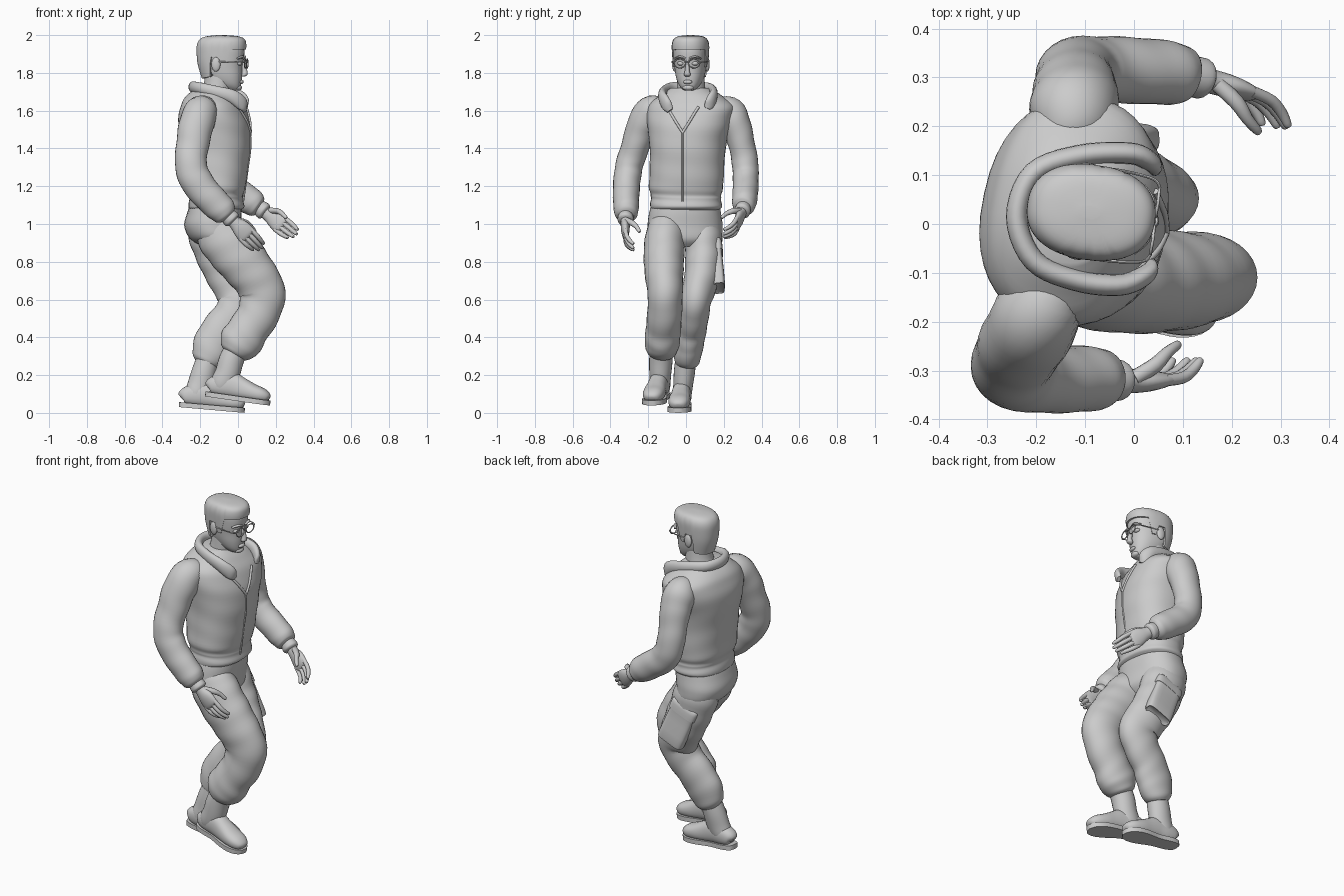
import bpy, bmesh, math
from math import sin, cos, pi, radians
from mathutils import Vector, Matrix
from mathutils.bvhtree import BVHTree


def make(name, verts, faces, M=None):
    me = bpy.data.meshes.new(name)
    me.from_pydata([(M @ Vector(v)) if M else v for v in verts], [], faces)
    ob = bpy.data.objects.new(name, me)
    bpy.context.collection.objects.link(ob)
    return ob


def spline(pts, sub):
    """Catmull-Rom through tuples of any length."""
    out = []
    for i in range(len(pts) - 1):
        p0, p1, p2, p3 = pts[max(i - 1, 0)], pts[i], pts[i + 1], pts[min(i + 2, len(pts) - 1)]
        for k in range(sub):
            t = k / sub
            out.append([0.5 * (2 * b + (c - a) * t + (2 * a - 5 * b + 4 * c - d) * t * t
                               + (3 * b - a - 3 * c + d) * t ** 3)
                        for a, b, c, d in zip(p0, p1, p2, p3)])
    out.append(list(pts[-1]))
    return out


def skin(rings):
    n = len(rings[0])
    verts = [v for r in rings for v in r]
    faces = [(i * n + j, i * n + (j + 1) % n, (i + 1) * n + (j + 1) % n, (i + 1) * n + j)
             for i in range(len(rings) - 1) for j in range(n)]
    faces.append(tuple(reversed(range(n))))
    faces.append(tuple(range(len(verts) - n, len(verts))))
    return verts, faces


def loft(name, pts, n=28, sub=5, ref=(0, 1, 0), flat=False, M=None, p=2.0, fold=0.0):
    """Stations (x, y, z, depth radius, side radius[, yaw]) skinned into a smooth body."""
    pts = spline([tuple(q) + (0,) * (6 - len(q)) for q in pts], sub)
    rings = []
    for i, q in enumerate(pts):
        c = Vector(q[:3])
        t = Vector((0, 0, 1)) if flat else (
            Vector(pts[min(i + 1, len(pts) - 1)][:3]) - Vector(pts[max(i - 1, 0)][:3])).normalized()
        v = Matrix.Rotation(radians(q[5]), 3, 'Z') @ Vector(ref)
        v = (v - t * v.dot(t)).normalized()
        u = v.cross(t)
        ring = []
        for j in range(n):
            w = 2 * pi * j / n
            cu, sv = [math.copysign(abs(f) ** (2 / p), f) for f in (cos(w), sin(w))]
            k = 1 + fold * sin(i / sub * 5.5 + 2 * sin(w + 1))
            ring.append(c + (u * max(q[3], .002) * cu + v * max(q[4], .002) * sv) * k)
        rings.append(ring)
    return make(name, *skin(rings), M)


def tube(name, pts, r, n=10, M=None, ref=(0, 0, 1), sub=4):
    return loft(name, [tuple(q) + (r, r) for q in pts], n, sub, ref, M=M)


def ball(name, loc, size, M=None):
    x, y, z = loc
    a, b, c = size
    return loft(name, [(x, y, z - c * cos(k * pi / 12), a * sin(k * pi / 12), b * sin(k * pi / 12))
                       for k in range(13)], 18, 1, flat=True, M=M)


# jacket body
torso = loft("jacket", [
    (-.115, 0, 1.075, .13, .175, 2), (-.115, 0, 1.09, .148, .19, 2), (-.115, 0, 1.13, .142, .186, 0),
    (-.115, 0, 1.155, .142, .187, 0), (-.115, 0, 1.20, .156, .197, -2), (-.113, .005, 1.30, .168, .197, -6),
    (-.115, .01, 1.42, .183, .202, -9), (-.125, .02, 1.53, .187, .225, -12), (-.132, .03, 1.62, .165, .232, -13),
    (-.138, .025, 1.68, .13, .165, -13), (-.13, .02, 1.72, .085, .10, -10)],
    40, 5, flat=True, p=2.3, fold=.006)
tree = BVHTree.FromPolygons([v.co for v in torso.data.vertices],
                            [tuple(f.vertices) for f in torso.data.polygons])


def chest(y, z, out=.002):
    hit = tree.ray_cast(Vector((1, y, z)), Vector((-1, 0, 0)))[0]
    return (hit.x + out, y, z)


# collar, lapel edges and zip
loft("collar", [
    (.035, -.085, 1.60, .010, .018), (.022, -.105, 1.635, .02, .036), (-.03, -.125, 1.675, .022, .036),
    (-.12, -.115, 1.70, .022, .032), (-.205, -.075, 1.72, .022, .03), (-.24, .015, 1.725, .022, .03),
    (-.205, .105, 1.72, .022, .03), (-.11, .14, 1.705, .022, .032), (-.01, .145, 1.68, .022, .036),
    (.03, .13, 1.645, .02, .036), (.04, .115, 1.61, .010, .018)], 18, 5, ref=(0, 0, 1))
for name, s in (("right_lapel_edge", -1), ("left_lapel_edge", 1)):
    tube(name, [chest(-.018 + s * w, z) for w, z in ((.0, 1.485), (.035, 1.54), (.065, 1.59), (.085, 1.62))], .007)
tube("zip", [chest(-.018, z, 0) for z in (1.485, 1.4, 1.3, 1.2, 1.12)], .005, ref=(0, 1, 0))

# sleeves
loft("right_sleeve", [
    (-.17, -.12, 1.61, .06, .06), (-.195, -.18, 1.595, .088, .088), (-.222, -.232, 1.52, .092, .082),
    (-.24, -.265, 1.42, .087, .075), (-.25, -.298, 1.32, .084, .073), (-.225, -.312, 1.235, .086, .072),
    (-.165, -.317, 1.155, .082, .07), (-.10, -.317, 1.09, .078, .067), (-.065, -.317, 1.055, .066, .06),
    (-.05, -.317, 1.04, .042, .042)], fold=.014)
loft("left_sleeve", [
    (-.13, .17, 1.615, .06, .06), (-.125, .225, 1.59, .088, .088), (-.12, .265, 1.52, .088, .08),
    (-.122, .295, 1.42, .08, .07), (-.118, .313, 1.32, .078, .07), (-.088, .316, 1.24, .08, .068),
    (-.02, .315, 1.18, .077, .068), (.06, .31, 1.125, .074, .066), (.1, .305, 1.095, .062, .058),
    (.115, .302, 1.085, .042, .042)], fold=.014)


def hand(side, wrist, tip, s):
    w, d = Vector(wrist), Vector(tip) - Vector(wrist)
    k = d.length / .2
    d.normalize()
    n = Vector((0, s, 0))
    n = (n - d * n.dot(d)).normalized()          # palm direction
    u = d.cross(n) * s                           # index-finger direction

    def at(a, b, c):
        return tuple(w + (d * a + u * b + n * c) * k)
    loft(side + "_cuff", [at(-.04, 0, 0) + (.04, .036), at(-.015, 0, 0) + (.046, .042),
                          at(0, 0, 0) + (.045, .041), at(.008, 0, 0) + (.033, .028)], 20, 3, ref=n)
    loft(side + "_palm", [at(-.02, 0, 0) + (.032, .026), at(.02, 0, 0) + (.034, .025),
                          at(.06, .002, 0) + (.047, .023), at(.1, 0, .003) + (.049, .017),
                          at(.115, 0, .005) + (.035, .008)], 20, 4, ref=n)
    for i, ln in enumerate((.09, .1, .095, .075)):
        b = .034 - .023 * i
        loft(f"{side}_finger_{i + 1}", [
            at(.09, b, .002) + (.012, .012), at(.1 + .4 * ln, b, .008) + (.012, .012),
            at(.1 + .75 * ln, b * .9, .024) + (.011, .011), at(.1 + .97 * ln, b * .85, .042) + (.008, .008),
            at(.1 + ln, b * .85, .045) + (.002, .002)], 12, 3, ref=u)
    loft(side + "_thumb", [at(.02, .02, .005) + (.016, .016), at(.055, .04, .03) + (.016, .015),
                           at(.085, .043, .055) + (.012, .012), at(.115, .04, .07) + (.009, .009),
                           at(.12, .04, .072) + (.002, .002)], 12, 3, ref=u)


hand("right", (-.03, -.32, 1.02), (.122, -.325, .865), 1)
hand("left", (.14, .297, 1.065), (.315, .245, .93), -1)

# trousers
loft("trouser_seat", [
    (-.115, 0, 1.13, .13, .175, 3), (-.125, -.005, 1.06, .142, .19, 6), (-.135, -.005, .99, .147, .198, 8),
    (-.12, -.005, .92, .13, .185, 8), (-.1, -.005, .88, .08, .10, 8)], 36, 5, flat=True, p=2.3)
loft("right_trouser_leg", [
    (-.135, -.095, 1.03, .10, .085), (-.09, -.105, .95, .135, .105), (-.03, -.115, .87, .138, .108),
    (.035, -.117, .79, .132, .106), (.095, -.115, .71, .123, .1), (.13, -.11, .63, .122, .093),
    (.11, -.113, .53, .112, .092), (.055, -.12, .44, .108, .093), (.015, -.126, .375, .114, .093),
    (-.01, -.13, .325, .088, .08), (-.02, -.132, .305, .06, .06)], 32, fold=.014)
loft("left_trouser_leg", [
    (-.145, .085, 1.03, .10, .085), (-.135, .09, .95, .128, .1), (-.105, .093, .86, .126, .098),
    (-.065, .09, .77, .123, .096), (-.02, .075, .68, .118, .09), (.015, .052, .6, .117, .083),
    (-.02, .04, .52, .108, .082), (-.085, .028, .44, .106, .08), (-.13, .015, .36, .108, .078),
    (-.155, .005, .285, .088, .07), (-.165, 0, .255, .06, .055)], 32, fold=.014)

# cargo pocket on the left thigh
P = Matrix.Translation((-.07, .163, .785)) @ Matrix.Rotation(radians(-22), 4, 'Y') @ Matrix.Rotation(radians(5), 4, 'X')
loft("cargo_pocket", [(0, 0, -.13, .07, .02), (0, 0, -.12, .08, .033), (0, 0, .05, .08, .033),
                      (0, 0, .06, .086, .038), (0, 0, .115, .086, .036), (0, 0, .125, .075, .02)],
     28, 3, flat=True, M=P, p=4)


def boot(side, heel, pitch, yaw, shaft):
    M = (Matrix.Translation(heel) @ Matrix.Rotation(radians(yaw), 4, 'Z') @ Matrix.Rotation(radians(pitch), 4, 'Y'))
    loft(side + "_boot", [
        (.008, 0, .05, .02, .02), (.02, 0, .058, .042, .04), (.07, 0, .07, .06, .049), (.13, 0, .078, .068, .05),
        (.19, 0, .066, .058, .053), (.25, 0, .055, .046, .058), (.30, 0, .048, .038, .053),
        (.332, 0, .04, .025, .036), (.342, 0, .036, .01, .015)], 24, 4, M=M, p=2.3)
    half = spline([(0, .015), (.012, .036), (.06, .047), (.14, .046), (.22, .06), (.28, .062),
                   (.325, .046), (.348, .016)], 3)
    line = half + [(x, -y) for x, y in reversed(half)]
    rings = [[(x, y, z) for x, y in reversed(line)] for z in (.026, 0)]
    make(side + "_sole", *skin(rings), M)
    loft(side + "_boot_shaft", shaft, 24, 4)


boot("right", (-.172, -.118, .088), 8, -11,
     [(0, -.13, .36, .06, .06), (-.035, -.133, .28, .066, .062), (-.055, -.136, .21, .066, .058),
      (-.08, -.136, .15, .066, .052), (-.085, -.136, .11, .04, .04)])
boot("left", (-.312, -.012, .031), 5, -5,
     [(-.155, 0, .3, .058, .054), (-.18, -.008, .22, .064, .056), (-.2, -.015, .15, .066, .052),
      (-.22, -.02, .10, .06, .05), (-.225, -.02, .06, .04, .04)])

# head, built facing +x about its own axis and then turned
H = Matrix.Translation((-.09, .024, 0)) @ Matrix.Rotation(radians(-8), 4, 'Z') @ Matrix.Translation((.09, 0, 0))
loft("neck", [(-.12, 0, 1.62, .09, .095), (-.115, 0, 1.69, .08, .08), (-.105, 0, 1.74, .076, .074),
              (-.1, 0, 1.80, .075, .07)], 28, 4, flat=True, M=H)
face = [(1.706, -.005, -.05, .018), (1.715, .01, -.08, .036), (1.74, .017, -.125, .058), (1.78, .022, -.17, .074),
        (1.83, .024, -.2, .083), (1.88, .032, -.208, .088), (1.93, .032, -.21, .09), (1.97, .01, -.19, .08),
        (1.99, -.04, -.14, .04)]
loft("head", [((f + b) / 2, 0, z, (f - b) / 2, w) for z, f, b, w in face], 36, 5, flat=True, M=H, p=2.3)
loft("nose", [(.024, 0, 1.868, .01, .009), (.032, 0, 1.84, .012, .01), (.037, 0, 1.81, .014, .013),
              (.036, 0, 1.79, .016, .018), (.03, 0, 1.78, .008, .01)], 16, 4, flat=True, M=H)
ball("lips", (.019, 0, 1.752), (.012, .024, .011), M=H)
ball("chin", (.002, 0, 1.722), (.02, .03, .016), M=H)
for side, s in (("right", -1), ("left", 1)):
    ball(side + "_ear", (-.105, s * .088, 1.845), (.024, .012, .038), M=H)
    ball(side + "_eye", (.012, s * .036, 1.85), (.016, .02, .012), M=H)
    loft(side + "_brow", [(.03, s * .01, 1.876, .008, .006), (.03, s * .04, 1.885, .009, .007),
                          (.008, s * .068, 1.876, .007, .005)], 10, 4, ref=(0, 0, 1), M=H)
    ring = [(.045 - .1 * abs(.006 * cos(k)), s * (.038 + .03 * cos(k)), 1.85 + .024 * sin(k))
            for k in [2 * pi * i / 24 for i in range(25)]]
    tube(side + "_lens_frame", ring, .0032, 8, H, (1, 0, 0), 1)
    tube(side + "_temple", [(.045, s * .068, 1.856), (.03, s * .085, 1.857), (-.03, s * .093, 1.858),
                            (-.1, s * .093, 1.86)], .003, 8, H)
tube("glasses_bridge", [(.045, -.009, 1.855), (.048, 0, 1.859), (.045, .009, 1.855)], .003, 8, H)

# hair cap with a hairline that drops at the sideburns and nape
cap = spline([(1.76, .02, -.188, .08), (1.84, .032, -.212, .091), (1.90, .04, -.219, .096), (1.95, .044, -.217, .097),
              (1.98, .034, -.2, .086), (1.994, 0, -.165, .062), (2.0, -.07, -.11, .012)], 8)
hairline = [(-1, 1.77), (-.42, 1.78), (-.28, 1.885), (0, 1.885), (.07, 1.83), (.28, 1.83), (.42, 1.92), (1.01, 1.925)]


def lerp_table(table, x):
    for lo, hi in zip(table, table[1:]):
        if x <= hi[0]:
            t = max(0, (x - lo[0]) / (hi[0] - lo[0]))
            return [a + (b - a) * t for a, b in zip(lo, hi)]
    return table[-1]


rings = []
for i in range(-1, 25):
    ring = []
    for j in range(72):
        w = 2 * pi * j / 72
        h = lerp_table(hairline, cos(w))[1]
        t = sin(max(i, 0) / 24 * pi / 2)
        z, f, b, wd = lerp_table(cap, h + (2 - h) * t)
        k = .9 if i < 0 else 1
        cu, sv = [math.copysign(abs(e) ** (2 / 2.3), e) for e in (cos(w), sin(w))]
        ring.append(((f + b) / 2 + (f - b) / 2 * cu * k, wd * sv * k, z))
    rings.append(ring)
make("hair", *skin(rings), H)

# smooth shading with sharp edges kept
bpy.ops.object.select_all(action='SELECT')
bpy.context.view_layer.objects.active = torso
bpy.ops.object.shade_smooth_by_angle(angle=radians(45))
